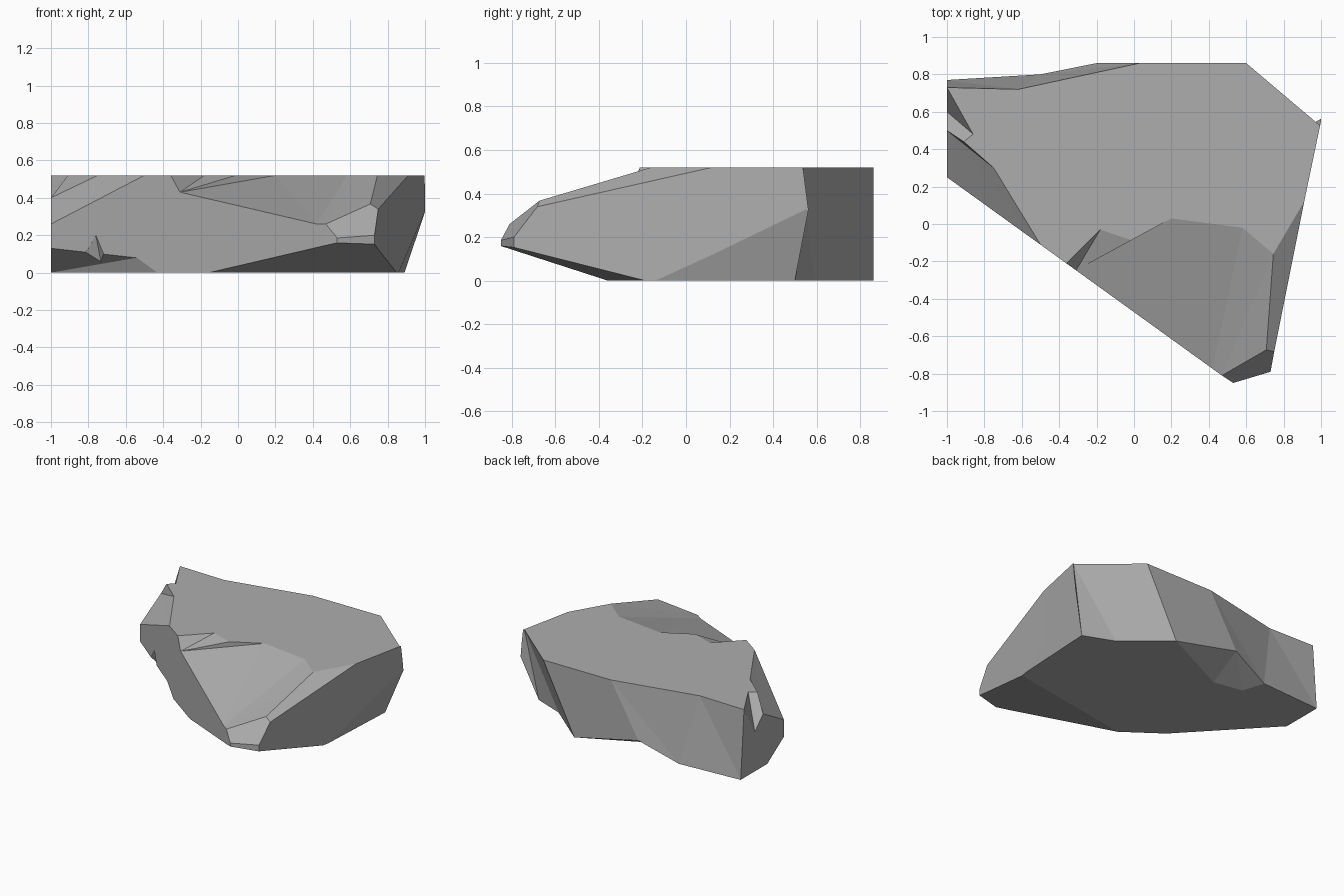
import bpy
import bmesh
from mathutils import Vector

default_cube = bpy.data.objects.get("Cube")
if default_cube:
    bpy.data.objects.remove(default_cube, do_unlink=True)

HEIGHT = 0.52
CORE = Vector((0, 0, HEIGHT / 2))


def make_object(name, bm):
    """Turn a bmesh into a linked object with outward normals."""
    bmesh.ops.recalc_face_normals(bm, faces=bm.faces)
    mesh = bpy.data.meshes.new(name)
    bm.to_mesh(mesh)
    bm.free()
    obj = bpy.data.objects.new(name, mesh)
    bpy.context.scene.collection.objects.link(obj)
    return obj


def chop(bm, a, b, c):
    """Slice the block flat along the plane through three points."""
    a, b, c = Vector(a), Vector(b), Vector(c)
    normal = (b - a).cross(c - a).normalized()
    if normal.dot(CORE - a) > 0:
        normal.negate()
    geom = bm.verts[:] + bm.edges[:] + bm.faces[:]
    bmesh.ops.bisect_plane(bm, geom=geom, dist=1e-5, plane_co=a,
                           plane_no=normal, clear_outer=True)
    open_edges = [e for e in bm.edges if e.is_boundary]
    bmesh.ops.holes_fill(bm, edges=open_edges, sides=0)


def carve(target, points, *directions):
    """Cut away the hull of some points swept along the directions."""
    bm = bmesh.new()
    for point in points:
        bm.verts.new(point)
        for direction in directions:
            bm.verts.new(Vector(point) + Vector(direction))
    bmesh.ops.convex_hull(bm, input=bm.verts)
    loose = [v for v in bm.verts if not v.link_faces]
    bmesh.ops.delete(bm, geom=loose, context='VERTS')
    cutter = make_object("chisel", bm)
    cutter.hide_render = True
    modifier = target.modifiers.new("carve", 'BOOLEAN')
    modifier.operation = 'DIFFERENCE'
    modifier.solver = 'EXACT'
    modifier.object = cutter
    bpy.ops.object.select_all(action='DESELECT')
    bpy.context.view_layer.objects.active = target
    target.select_set(True)
    bpy.ops.object.modifier_apply(modifier=modifier.name)
    bpy.data.objects.remove(cutter, do_unlink=True)


# Rough block: the ground plan raised to full height
plan = [(-1, .25), (.47, -.81), (.53, -.85), (.73, -.79), (.75, -.68),
        (.91, .12), (1, .55), (1, .86), (-.2, .86), (-.5, .8), (-1, .77)]
bm = bmesh.new()
base = bm.faces.new([bm.verts.new((x, y, 0)) for x, y in plan])
raised = bmesh.ops.extrude_face_region(bm, geom=[base])
tops = [g for g in raised["geom"] if isinstance(g, bmesh.types.BMVert)]
bmesh.ops.translate(bm, verts=tops, vec=(0, 0, HEIGHT))
bmesh.ops.recalc_face_normals(bm, faces=bm.faces)

# Flat slices: side bevel, nose slope, nose underside, side underside
chop(bm, (.91, .12, HEIGHT), (.745, -.16, HEIGHT), (.75, -.68, .34))
chop(bm, (.47, -.81, .26), (.71, -.67, .37), (.73, -.79, .2))
chop(bm, (-.16, -.36, 0), (.84, -.19, 0), (.74, -.78, .15))
chop(bm, (.86, -.1, 0), (.95, .45, .19), (.89, .5, 0))
rock = make_object("rock", bm)

up = (0, 0, .3)
front_out = (-.1, -.14, .3)

# Sloping scoop down to the nose, and the nick beside it
carve(rock, [(0, -.09, HEIGHT), (.2, .03, HEIGHT), (.58, -.02, HEIGHT),
             (.745, -.16, HEIGHT), (.715, -.67, .37), (.47, -.81, .26),
             (.42, -.774, .26), (.3, -.687, .34), (-.31, -.248, .43)],
      up, front_out)
carve(rock, [(-.36, -.21, HEIGHT), (-.18, -.03, HEIGHT), (0, -.09, HEIGHT),
             (-.31, -.248, .43)], up, front_out)

# Slanted back corner
carve(rock, [(.6, .86, HEIGHT), (.34, .86, 0), (.66, .59, 0),
             (.99, .53, HEIGHT), (.89, .5, 0), (1, .55, .42)],
      (.3, .3, .1), (.3, .3, -.1))

# Leaning back wall and the hollow beneath it
carve(rock, [(.03, .86, HEIGHT), (-.62, .72, HEIGHT), (-1, .73, HEIGHT),
             (-1, .77, 0), (-.5, .8, 0), (-.2, .86, .12)],
      (0, .3, .1), (-.2, .3, .1))
carve(rock, [(.34, .86, 0), (-.22, .59, 0), (-.45, .63, 0),
             (-.5, .8, 0), (-.2, .86, .12)], (0, .05, -.1))

# Broken upper corner and notch at the narrow end
carve(rock, [(-1, .25, .26), (-.5, -.11, HEIGHT), (-.75, .3, HEIGHT),
             (-.91, .44, HEIGHT), (-1, .5, .4)], up, (-.2, -.28, .2))
carve(rock, [(-.91, .44, HEIGHT), (-.86, .48, HEIGHT), (-1, .73, HEIGHT),
             (-1, .6, .3), (-1, .5, .4)], up, (-.2, 0, .1))

# Chipped lower edge with a small crevice
low_out = (-.1, -.14, -.1)
carve(rock, [(-1, .25, .13), (-.83, .13, .1), (-.54, -.08, .08),
             (-.43, -.16, 0), (-.7, .1, 0), (-1, .45, 0)], low_out)
carve(rock, [(-.83, .13, .08), (-.76, .077, .2), (-.71, .04, .08),
             (-.73, .13, .04)], low_out)

# Flat grey stone
stone = bpy.data.materials.new("grey_stone")
stone.use_nodes = True
grey = (.42, .42, .42, 1)
stone.diffuse_color = grey
shader = next(n for n in stone.node_tree.nodes if n.type == 'BSDF_PRINCIPLED')
shader.inputs["Base Color"].default_value = grey
rock.data.materials.clear()
rock.data.materials.append(stone)
for face in rock.data.polygons:
    face.use_smooth = False
    face.material_index = 0
